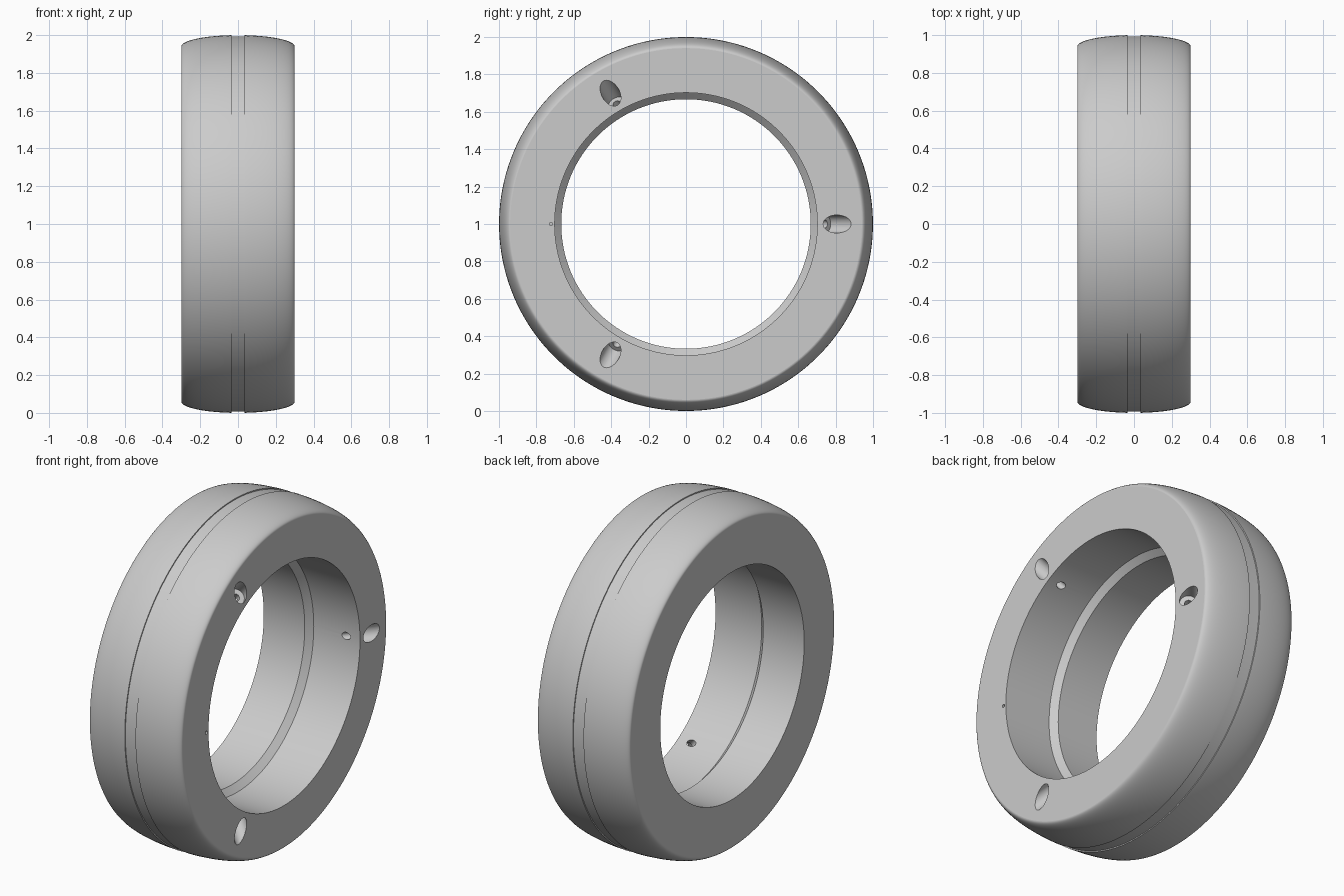
import bpy, bmesh
from math import sin, cos, pi, radians
from mathutils import Matrix

if "Cube" in bpy.data.objects:
    bpy.data.objects.remove(bpy.data.objects["Cube"], do_unlink=True)

HALF_WIDTH = 0.3
CENTRE = Matrix.Translation((0, 0, 1))

grey = bpy.data.materials.new("light grey")
grey.use_nodes = True
grey.diffuse_color = (0.6, 0.6, 0.6, 1)
grey.node_tree.nodes["Principled BSDF"].inputs["Base Color"].default_value = (0.6, 0.6, 0.6, 1)


def lathe(name, profile, matrix, steps, closed=False):
    """Spin (x, radius) points round the local x axis."""
    bm = bmesh.new()
    verts = [bm.verts.new((x, r, 0)) for x, r in profile]
    edges = [bm.edges.new(pair) for pair in zip(verts, verts[1:])]
    if closed:
        edges.append(bm.edges.new((verts[-1], verts[0])))
    bmesh.ops.spin(bm, geom=verts + edges, cent=(0, 0, 0), axis=(1, 0, 0),
                   angle=2 * pi, steps=steps, use_duplicate=False)
    bmesh.ops.remove_doubles(bm, verts=bm.verts, dist=1e-5)
    bmesh.ops.recalc_face_normals(bm, faces=bm.faces)
    bm.transform(matrix)
    mesh = bpy.data.meshes.new(name)
    bm.to_mesh(mesh)
    bm.free()
    mesh.materials.append(grey)
    obj = bpy.data.objects.new(name, mesh)
    bpy.context.collection.objects.link(obj)
    return obj


# Ring section: crowned rim with a shallow centre groove, and a stepped bore
GROOVE = 0.035
right_rim = [(HALF_WIDTH * cos(t), 0.94 + 0.06 * sin(t))
             for t in (i * pi / 48 for i in range(23))]
right_rim += [(GROOVE, 0.9995), (GROOVE, 0.993)]
left_rim = [(-x, r) for x, r in reversed(right_rim)]
bore = [(-HALF_WIDTH, 0.667), (-0.034, 0.667), (0, 0.702), (HALF_WIDTH, 0.702)]
ring = lathe("ring", right_rim + left_rim + bore, CENTRE, 192, closed=True)

# Three slanted, counterbored holes from the side face into the bore
drill = [(0.1, 0), (0.1, 0.048), (-0.085, 0.048), (-0.085, 0.021), (-0.2, 0.021), (-0.2, 0)]
slant = Matrix.Translation((HALF_WIDTH, 0.808, 0)) @ Matrix.Rotation(radians(50), 4, "Z")
cutters = [lathe("hole_cutter", drill, CENTRE @ Matrix.Rotation(i * 2 * pi / 3, 4, "X") @ slant, 40)
           for i in range(3)]

# Tiny index hole beside the bore
pin = [(0.05, 0), (0.05, 0.009), (-0.04, 0.009), (-0.04, 0)]
cutters.append(lathe("index_hole_cutter", pin,
                     CENTRE @ Matrix.Translation((HALF_WIDTH, -0.722, 0)), 20))

# Cut the holes
bpy.context.view_layer.objects.active = ring
for cutter in cutters:
    mod = ring.modifiers.new("cut", "BOOLEAN")
    mod.operation = "DIFFERENCE"
    mod.solver = "EXACT"
    mod.object = cutter
    bpy.ops.object.modifier_apply(modifier=mod.name)
    bpy.data.objects.remove(cutter, do_unlink=True)

# Smooth curved surfaces, keep the side faces flat
bpy.ops.object.select_all(action="DESELECT")
ring.select_set(True)
bpy.ops.object.shade_smooth_by_angle(angle=radians(30))
for face in ring.data.polygons:
    if abs(face.normal.x) > 0.999:
        face.use_smooth = False
